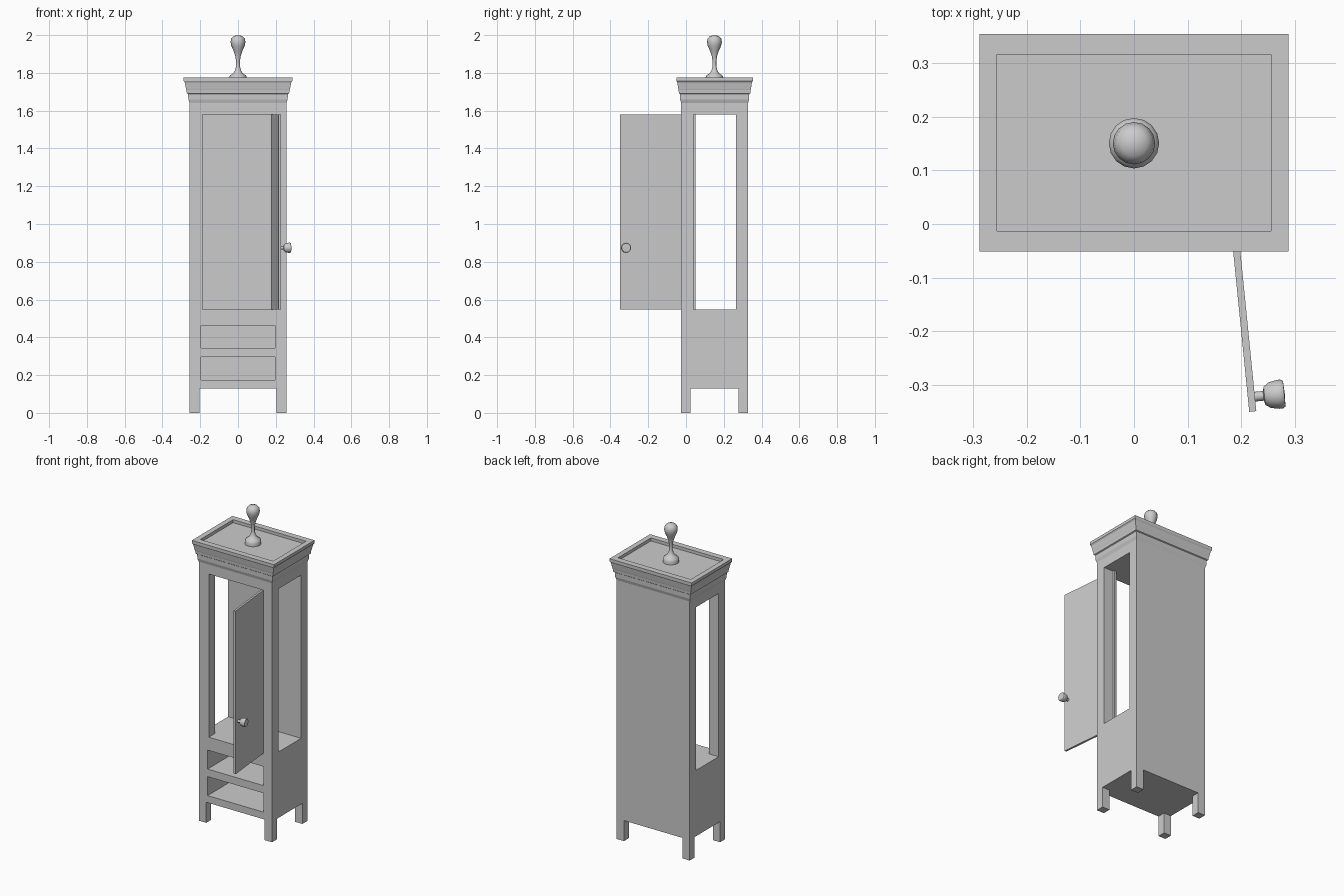
import bpy, bmesh, math
from mathutils import Matrix, Vector

if "Cube" in bpy.data.objects:
    bpy.data.objects.remove(bpy.data.objects["Cube"])

CY = 0.1515            # depth centre of the cabinet
HX, HY = 0.256, 0.177  # half width / half depth of the carcass
POST = 0.068           # corner post size


def make_object(name, bm):
    bmesh.ops.recalc_face_normals(bm, faces=bm.faces)
    mesh = bpy.data.meshes.new(name)
    bm.to_mesh(mesh)
    bm.free()
    obj = bpy.data.objects.new(name, mesh)
    bpy.context.collection.objects.link(obj)
    return obj


def box(name, lo, hi):
    lo, hi = Vector(lo), Vector(hi)
    bm = bmesh.new()
    bmesh.ops.create_cube(bm, size=1, matrix=Matrix.Translation((lo + hi) / 2)
                          @ Matrix.Diagonal((*(hi - lo), 1)))
    return make_object(name, bm)


def activate(obj):
    bpy.ops.object.select_all(action='DESELECT')
    obj.select_set(True)
    bpy.context.view_layer.objects.active = obj


def cut(target, lo, hi):
    cutter = box("cutter", lo, hi)
    mod = target.modifiers.new("cut", 'BOOLEAN')
    mod.operation, mod.solver, mod.object = 'DIFFERENCE', 'EXACT', cutter
    activate(target)
    bpy.ops.object.modifier_apply(modifier=mod.name)
    bpy.data.objects.remove(cutter, do_unlink=True)


def lathe(name, profile, steps, matrix, angle):
    """Turned part from (radius, height) points around local z."""
    bm = bmesh.new()
    verts = [bm.verts.new((r, 0, z)) for r, z in profile]
    edges = [bm.edges.new(p) for p in zip(verts, verts[1:])]
    bmesh.ops.spin(bm, geom=verts + edges, cent=(0, 0, 0), axis=(0, 0, 1),
                   angle=math.tau, steps=steps, use_duplicate=False)
    bmesh.ops.remove_doubles(bm, verts=bm.verts, dist=1e-5)
    obj = make_object(name, bm)
    obj.data.transform(matrix)
    activate(obj)
    bpy.ops.object.shade_smooth_by_angle(angle=math.radians(angle))
    return obj


# Carcass with legs, display opening, side windows and drawer recesses
body = box("cabinet_body", (-HX, CY - HY, 0), (HX, CY + HY, 1.65))
y0, y1 = CY - HY, CY + HY
win0, win1 = CY - 0.1125, CY + 0.1145
cut(body, (-0.5, y0 + 0.05, -0.1), (0.5, y1 - 0.05, 0.13))
cut(body, (-0.205, -0.5, -0.1), (0.205, 0.8, 0.13))
cut(body, (-0.5, win0, 0.547), (0.5, win1, 1.58))
cut(body, (-0.187, -0.5, 0.547), (0.187, win1, 1.58))
for z in (0.175, 0.343):
    cut(body, (-0.195, -0.5, z), (0.195, win1, z + 0.12))

# Moulded cornice: rectangular rings of (overhang, height), ending in a recessed top
rings = [(0, 1.64), (0.007, 1.66), (0.008, 1.688), (0.015, 1.692), (0.017, 1.71),
         (0.019, 1.716), (0.026, 1.75), (0.032, 1.758), (0.032, 1.776),
         (-0.001, 1.776), (-0.001, 1.757)]
bm = bmesh.new()
loops = []
for d, z in rings:
    inset = 0.012 if d < 0 else 0
    hx, hy = HX + d, HY + d * 0.8 - inset
    loops.append([bm.verts.new((sx * hx, CY + sy * hy, z))
                  for sx, sy in ((-1, -1), (1, -1), (1, 1), (-1, 1))])
for a, b in zip(loops, loops[1:]):
    for i in range(4):
        j = (i + 1) % 4
        bm.faces.new((a[i], a[j], b[j], b[i]))
bm.faces.new(loops[0])
bm.faces.new(loops[-1])
make_object("cornice", bm)

# Turned finial on the top
lathe("finial", [(0, 1.755), (0.047, 1.755), (0.047, 1.775), (0.042, 1.787),
                 (0.026, 1.797), (0.016, 1.812), (0.010, 1.835), (0.010, 1.86),
                 (0.014, 1.888), (0.024, 1.918), (0.035, 1.942), (0.0395, 1.963),
                 (0.036, 1.982), (0.024, 1.995), (0, 2.0)],
      16, Matrix.Translation((0, CY - 0.001, 0)), 50)

# Open door: local x is thickness, local -y runs away from the hinge
hinge = (Matrix.Translation((0.1747, 0.05, 0))
         @ Matrix.Rotation(math.atan(0.1), 4, 'Z'))
door = box("door", (0, -0.402, 0.547), (0.0133, 0, 1.58))
door.data.transform(hinge)

# Door knob on the outer face
lathe("door_knob", [(0, -0.002), (0.009, -0.002), (0.009, 0.016), (0.017, 0.018),
                    (0.024, 0.028), (0.027, 0.044), (0.027, 0.05), (0.024, 0.055),
                    (0, 0.056)],
      12, hinge @ Matrix.Translation((0.0133, -0.375, 0.874))
      @ Matrix.Rotation(math.pi / 2, 4, 'Y'), 35)
